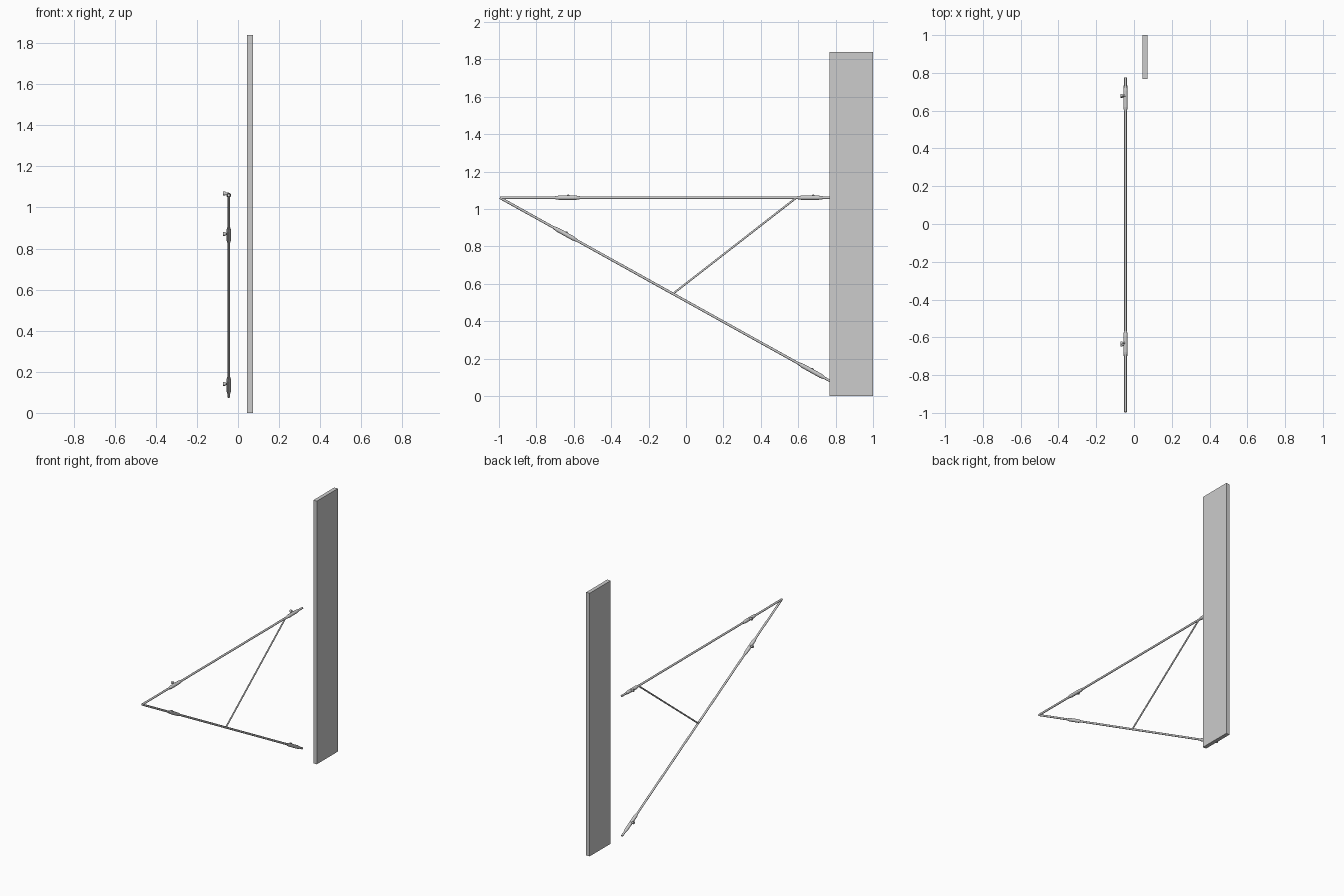
import bpy
from mathutils import Vector

if "Cube" in bpy.data.objects:
    bpy.data.objects.remove(bpy.data.objects["Cube"])

X = -0.045  # plane of the frame

grey = bpy.data.materials.new("light grey")
grey.diffuse_color = (0.604, 0.604, 0.604, 1)
grey.use_nodes = True
grey.node_tree.nodes["Principled BSDF"].inputs["Base Color"].default_value = grey.diffuse_color


def finish(obj, name):
    obj.name = name
    obj.data.materials.append(grey)
    return obj


def rod(name, a, b, radius, r2=None, sides=16):
    """Round bar, or cone if r2 is given, from point a to point b."""
    a, b = Vector(a), Vector(b)
    d = b - a
    bpy.ops.mesh.primitive_cone_add(
        vertices=sides, radius1=radius, radius2=radius if r2 is None else r2,
        depth=d.length, location=(a + b) / 2,
        rotation=d.to_track_quat('Z', 'Y').to_euler())
    obj = finish(bpy.context.object, name)
    bpy.ops.object.shade_smooth_by_angle()
    return obj


def at(y, start, end):
    """Point at a given y on the line from start to end."""
    return start.lerp(end, (y - start.y) / (end.y - start.y))


def clamp(name, start, end, y0, y1, knob_y):
    """Sleeve with tapered ends and a side thumb screw."""
    a, b = at(y0, start, end), at(y1, start, end)
    u = (b - a).normalized() * 0.022
    rod(name + "_sleeve", a + u, b - u, 0.0115)
    rod(name + "_lower_taper", a, a + u, 0.008, 0.0115)
    rod(name + "_upper_taper", b - u, b, 0.0115, 0.008)
    k = at(knob_y, start, end) + Vector((0, 0, 0.008))
    rod(name + "_screw", k, k + Vector((-0.018, 0, 0)), 0.005)
    rod(name + "_knob", k + Vector((-0.016, 0, 0)), k + Vector((-0.027, 0, 0)), 0.009)


# tall flat board
bpy.ops.mesh.primitive_cube_add(size=1, location=(0.0585, 0.884, 0.92))
board = finish(bpy.context.object, "board")
board.scale = (0.027, 0.232, 1.84)

# triangular frame
tip = Vector((X, -0.995, 1.06))
top_end = Vector((X, 0.776, 1.06))
low_end = Vector((X, 0.772, 0.079))
rod("top_bar", tip, top_end, 0.0068)
rod("diagonal_bar", tip, low_end, 0.0068)
rod("brace", at(-0.07, tip, low_end), at(0.59, tip, top_end), 0.0052)

# clamps on both bars
clamp("top_front_clamp", tip, top_end, -0.70, -0.567, -0.63)
clamp("top_back_clamp", tip, top_end, 0.597, 0.73, 0.68)
clamp("diagonal_front_clamp", tip, low_end, -0.705, -0.585, -0.64)
clamp("diagonal_back_clamp", tip, low_end, 0.605, 0.74, 0.675)
